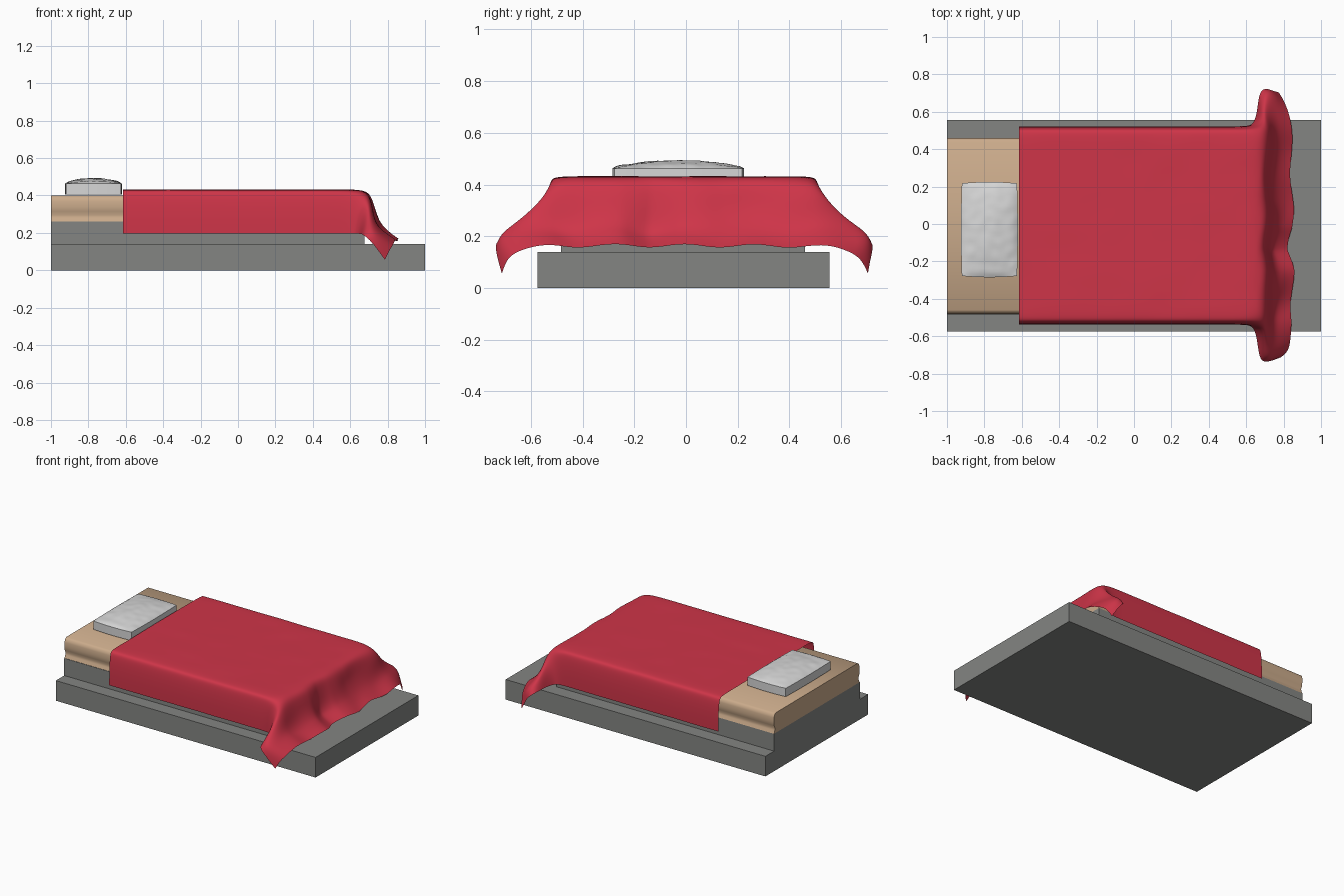
import bpy
import bmesh
from math import sin, cos
from mathutils import Vector, noise

default_cube = bpy.data.objects.get("Cube")
if default_cube:
    bpy.data.objects.remove(default_cube, do_unlink=True)


def make_material(name, red, green, blue):
    material = bpy.data.materials.new(name)
    material.use_nodes = True
    colour = (red, green, blue, 1)
    material.diffuse_color = colour
    material.node_tree.nodes["Principled BSDF"].inputs["Base Color"].default_value = colour
    return material


GREY = make_material("frame grey", .23, .235, .225)
TAN = make_material("mattress tan", .60, .41, .26)
RED = make_material("blanket red", .62, .035, .065)
WHITE = make_material("pillow white", .68, .68, .68)


def finish(bm, name, material, smooth_angle=None):
    """Turn a bmesh into a named, coloured object."""
    mesh = bpy.data.meshes.new(name)
    bmesh.ops.recalc_face_normals(bm, faces=bm.faces)
    bm.to_mesh(mesh)
    bm.free()
    mesh.materials.append(material)
    obj = bpy.data.objects.new(name, mesh)
    bpy.context.collection.objects.link(obj)
    if smooth_angle:
        bpy.ops.object.select_all(action='DESELECT')
        obj.select_set(True)
        bpy.context.view_layer.objects.active = obj
        bpy.ops.object.shade_smooth_by_angle(angle=smooth_angle)
    return obj


def add_box(name, material, low, high):
    low, high = Vector(low), Vector(high)
    bm = bmesh.new()
    bmesh.ops.create_cube(bm, size=1)
    for vert in bm.verts:
        for axis in range(3):
            vert.co[axis] = high[axis] if vert.co[axis] > 0 else low[axis]
    return finish(bm, name, material)


def add_sheet(bm, rows):
    """Join rows of points into a sheet of quads."""
    grid = [[bm.verts.new(point) for point in row] for row in rows]
    for near, far in zip(grid, grid[1:]):
        for i in range(len(near) - 1):
            bm.faces.new((near[i], near[i + 1], far[i + 1], far[i]))
    return grid


# Bed frame
FOOT = .675
add_box("base_slab", GREY, (-1, -.575, 0), (1, .555, .14))
add_box("platform", GREY, (-1, -.483, .14), (FOOT, .46, .26))

# Mattress: side profile (inset, height) swept along the bed
side = [(0, .26), (.008, .28), (.012, .295), (.002, .315), (0, .34),
        (0, .37), (.006, .39), (.02, .40)]
section = [(-.48 + inset, z) for inset, z in side]
section += [(.46 - inset, z) for inset, z in reversed(side)]
bm = bmesh.new()
ends = [[bm.verts.new((x, y, z)) for y, z in section] for x in (-1, FOOT)]
count = len(section)
for i in range(count):
    j = (i + 1) % count
    bm.faces.new((ends[0][i], ends[0][j], ends[1][j], ends[1][i]))
for end in ends:
    bm.faces.new(end)
finish(bm, "mattress", TAN, .9)

# Pillow: domed top with a straight border
bm = bmesh.new()
bmesh.ops.create_grid(bm, x_segments=20, y_segments=32, size=1)
rim = [edge for edge in bm.edges if edge.is_boundary]
border = bmesh.ops.extrude_edge_only(bm, edges=rim)["geom"]
lower = {item for item in border if isinstance(item, bmesh.types.BMVert)}
bmesh.ops.contextual_create(bm, geom=[e for e in border if isinstance(e, bmesh.types.BMEdge)])
for vert in bm.verts:
    a, b = vert.co.x, vert.co.y
    dome = max(0, (1 - a * a) * (1 - b * b)) ** .7
    wrinkle = noise.noise(Vector((a * 3, b * 5, 0))) * .004 * min(1, dome * 4)
    height = .405 if vert in lower else .463 + .03 * dome + wrinkle
    pinch = 1 - .03 * a * a * b * b
    vert.co = (-.773 + .152 * a * pinch, -.03 + .255 * b * pinch, height)
finish(bm, "pillow", WHITE, .6)

# Blanket: each row is spine x, spine z, shoulder y, then three side points
TOP, HEM = .431, .197
body_side = [(.52, .415), (.53, .3), (.53, HEM)]
stations = []
for x in (-.615, -.6, -.3, 0, .3, .5, .6):
    stations.append((x, TOP, .5, [(x, y, z) for y, z in body_side]))
stations += [
    (.67, .428, .5, [(.665, .53, .39), (.65, .54, .3), (.64, .54, HEM)]),
    (.71, .40, .5, [(.695, .55, .345), (.68, .59, .28), (.66, .61, .195)]),
    (.73, .31, .52, [(.705, .62, .28), (.69, .68, .235), (.67, .73, .19)]),
    (.76, .22, .55, [(.74, .67, .225), (.72, .73, .21), (.72, .73, .15)]),
    (.845, .163, .52, [(.83, .64, .15), (.80, .69, .12), (.775, .71, .06)]),
]
rows = []
for x, z, shoulder, flank in stations:
    half = [(x, shoulder * step / 4, z) for step in range(1, 5)] + flank
    left = [(px, -py, pz) for px, py, pz in reversed(half)]
    rows.append(left + [(x, 0, z)] + half)
bm = bmesh.new()
add_sheet(bm, rows)
blanket = finish(bm, "blanket", RED)
smoothing = blanket.modifiers.new("smoothing", 'SUBSURF')
smoothing.levels = smoothing.render_levels = 3
smoothing.boundary_smooth = 'PRESERVE_CORNERS'
bpy.context.view_layer.objects.active = blanket
blanket.select_set(True)
bpy.ops.object.modifier_apply(modifier=smoothing.name)

# Soft folds, growing towards the loose foot end
for vert in blanket.data.vertices:
    x, y, z = vert.co
    loose = min(1, max(0, (x - .66) / .12))
    folds = noise.noise(Vector((x * 5, y * 6, z * 6)))
    vert.co.x += loose * (.008 * sin(y * 17) + .014 * folds - .02 * max(0, 1 - abs(y + .13) * 9))
    vert.co.z += .002 * folds + loose * .006 * cos(y * 23)
    vert.co.y += -.008 + loose * .012 * folds
bpy.ops.object.shade_smooth_by_angle(angle=1)
